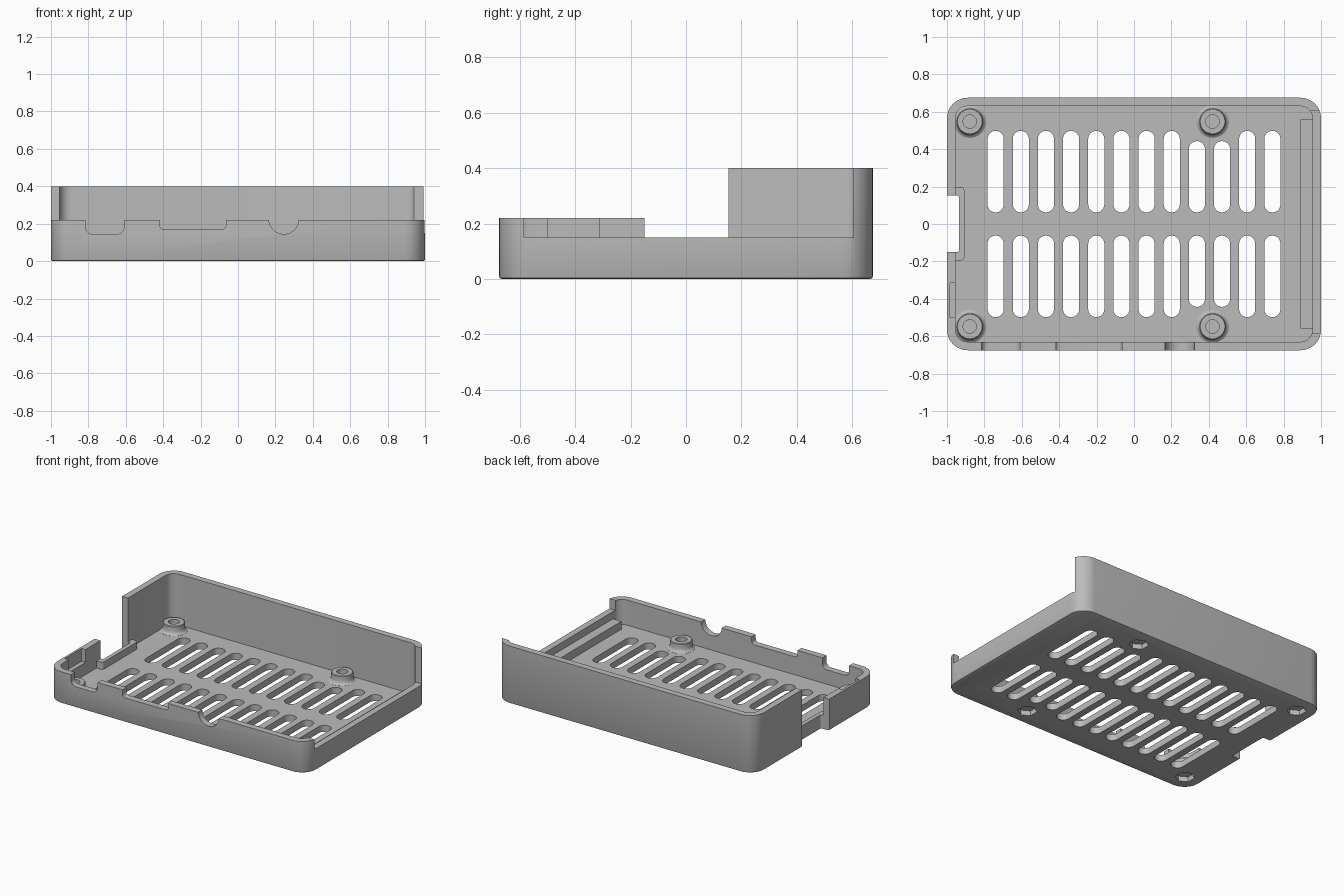
import bpy, bmesh, math
from mathutils import Vector

cube = bpy.data.objects.get("Cube")
if cube:
    bpy.data.objects.remove(cube, do_unlink=True)

grey = bpy.data.materials.new("matte grey plastic")
grey.use_nodes = True
colour = (0.5, 0.5, 0.5, 1)
grey.diffuse_color = colour
grey.node_tree.nodes["Principled BSDF"].inputs["Base Color"].default_value = colour

FLOOR = 0.045
WALL = 0.045
RADIUS = 0.11
HALF_Y = 0.675


def finish(bm, name):
    bmesh.ops.recalc_face_normals(bm, faces=bm.faces)
    mesh = bpy.data.meshes.new(name)
    bm.to_mesh(mesh)
    bm.free()
    obj = bpy.data.objects.new(name, mesh)
    bpy.context.collection.objects.link(obj)
    mesh.materials.append(grey)
    return obj


def prism(name, u, v, w, radius=0, seg=8, along_y=False):
    """Rounded rectangle over ranges u and v, extruded over range w."""
    pts = []
    n = seg if radius else 0
    corners = [(u[1], v[1], -1, -1), (u[0], v[1], 1, -1),
               (u[0], v[0], 1, 1), (u[1], v[0], -1, 1)]
    for i, (cu, cv, su, sv) in enumerate(corners):
        for k in range(n + 1):
            a = math.pi / 2 * (i + (k / n if n else 0))
            pts.append((cu + radius * (su + math.cos(a)),
                        cv + radius * (sv + math.sin(a))))
    bm = bmesh.new()
    place = (lambda a, b, c: (a, c, b)) if along_y else (lambda a, b, c: (a, b, c))
    face = bm.faces.new([bm.verts.new(place(a, b, w[0])) for a, b in pts])
    ext = bmesh.ops.extrude_face_region(bm, geom=[face])
    top = [g for g in ext["geom"] if isinstance(g, bmesh.types.BMVert)]
    shift = Vector(place(0, 0, w[1] - w[0]))
    bmesh.ops.translate(bm, verts=top, vec=shift)
    bmesh.ops.remove_doubles(bm, verts=bm.verts, dist=0.0001)
    return finish(bm, name)


def cut(obj, cutters):
    for c in cutters:
        mod = obj.modifiers.new("cut", 'BOOLEAN')
        mod.operation = 'DIFFERENCE'
        mod.solver = 'EXACT'
        mod.object = c
    bpy.context.view_layer.update()
    mesh = bpy.data.meshes.new_from_object(
        obj.evaluated_get(bpy.context.evaluated_depsgraph_get()))
    obj.modifiers.clear()
    obj.data = mesh


def smooth(obj):
    bpy.ops.object.select_all(action='DESELECT')
    obj.select_set(True)
    bpy.context.view_layer.objects.active = obj
    bpy.ops.object.shade_smooth_by_angle(angle=math.radians(35))


# Outer tray with a softened bottom edge
tray = prism("case_tray", (-1, 1), (-HALF_Y, HALF_Y), (0, 0.4), RADIUS)
bm = bmesh.new()
bm.from_mesh(tray.data)
bottom = [e for e in bm.edges if all(v.co.z < 0.001 for v in e.verts)]
bmesh.ops.bevel(bm, geom=bottom, offset=0.01, segments=2, affect='EDGES', profile=0.5)
bm.to_mesh(tray.data)
bm.free()

cutters = []


def cutter(*args, **kw):
    c = prism("cutter", *args, **kw)
    c.hide_render = True
    cutters.append(c)
    return c


# Inside volume and stepped wall heights
inner = RADIUS - WALL
cutter((-1 + WALL, 1 - WALL), (-HALF_Y + WALL, HALF_Y - WALL), (FLOOR, 0.6), inner)
cutter((-1.2, 1.2), (-1, 0.153), (0.22, 0.6))
cutter((0.85, 1.2), (-0.585, 0.605), (0.15, 0.6))

# Card opening in the right wall, and a thinned patch beside it
card_opening = cutter((-1.2, -0.935), (-0.15, 0.153), (-0.2, 0.6), 0.012, 3)
cutter((-0.985, -0.9), (-0.5, -0.315), (0.13, 0.6))

# Port notches in the front wall
front = (-0.8, -0.6)
cutter((-0.815, -0.61), (0.145, 0.4), front, 0.035, 5, along_y=True)
cutter((-0.418, -0.065), (0.17, 0.4), front, 0.02, 4, along_y=True)
cutter((0.165, 0.325), (0.145, 0.4), front, 0.0795, 10, along_y=True)

# Two rows of floor vents; two columns are shorter beside the standoffs
for i in range(12):
    x = (i - 5.5) * 0.1345
    end = 0.443 if i in (8, 9) else 0.498
    for lo, hi in ((0.062, end), (-end, -0.062)):
        cutter((x - 0.043, x + 0.043), (lo, hi), (-0.1, 0.2), 0.0425, 7)

# Hexagonal nut pockets underneath
mounts = [(x, y) for x in (-0.878, 0.42) for y in (-0.548, 0.548)]
for x, y in mounts:
    bm = bmesh.new()
    bmesh.ops.create_cone(bm, cap_ends=True, segments=6, radius1=0.062,
                          radius2=0.062, depth=0.07)
    bmesh.ops.translate(bm, verts=bm.verts, vec=(x, y, 0))
    pocket = finish(bm, "cutter")
    pocket.hide_render = True
    cutters.append(pocket)

cut(tray, cutters)
smooth(tray)

# Low surround joining the walls around the card opening
surround = prism("card_opening_surround", (-0.975, -0.907), (-0.195, 0.198),
                 (0.02, 0.095), 0.02, 5)
cut(surround, [card_opening])
smooth(surround)

# Support ledge along the left wall
prism("support_ledge", (0.89, 0.96), (-0.56, 0.56), (0.03, 0.1))

# Flared screw standoffs with blind holes
profile = [(0, 0.06), (0.036, 0.06), (0.036, 0.105), (0.066, 0.105), (0.07, 0.101),
           (0.07, 0.072), (0.073, 0.06), (0.079, 0.051), (0.088, 0.046),
           (0.088, 0.04), (0, 0.04)]
for i, (x, y) in enumerate(mounts):
    bm = bmesh.new()
    verts = [bm.verts.new((r, 0, z)) for r, z in profile]
    edges = [bm.edges.new(pair) for pair in zip(verts, verts[1:])]
    bmesh.ops.spin(bm, geom=verts + edges, cent=(0, 0, 0), axis=(0, 0, 1),
                   angle=math.tau, steps=32)
    bmesh.ops.remove_doubles(bm, verts=bm.verts, dist=0.0001)
    bmesh.ops.translate(bm, verts=bm.verts, vec=(x, y, 0))
    smooth(finish(bm, f"standoff_{i + 1}"))

for c in cutters:
    bpy.data.objects.remove(c, do_unlink=True)
